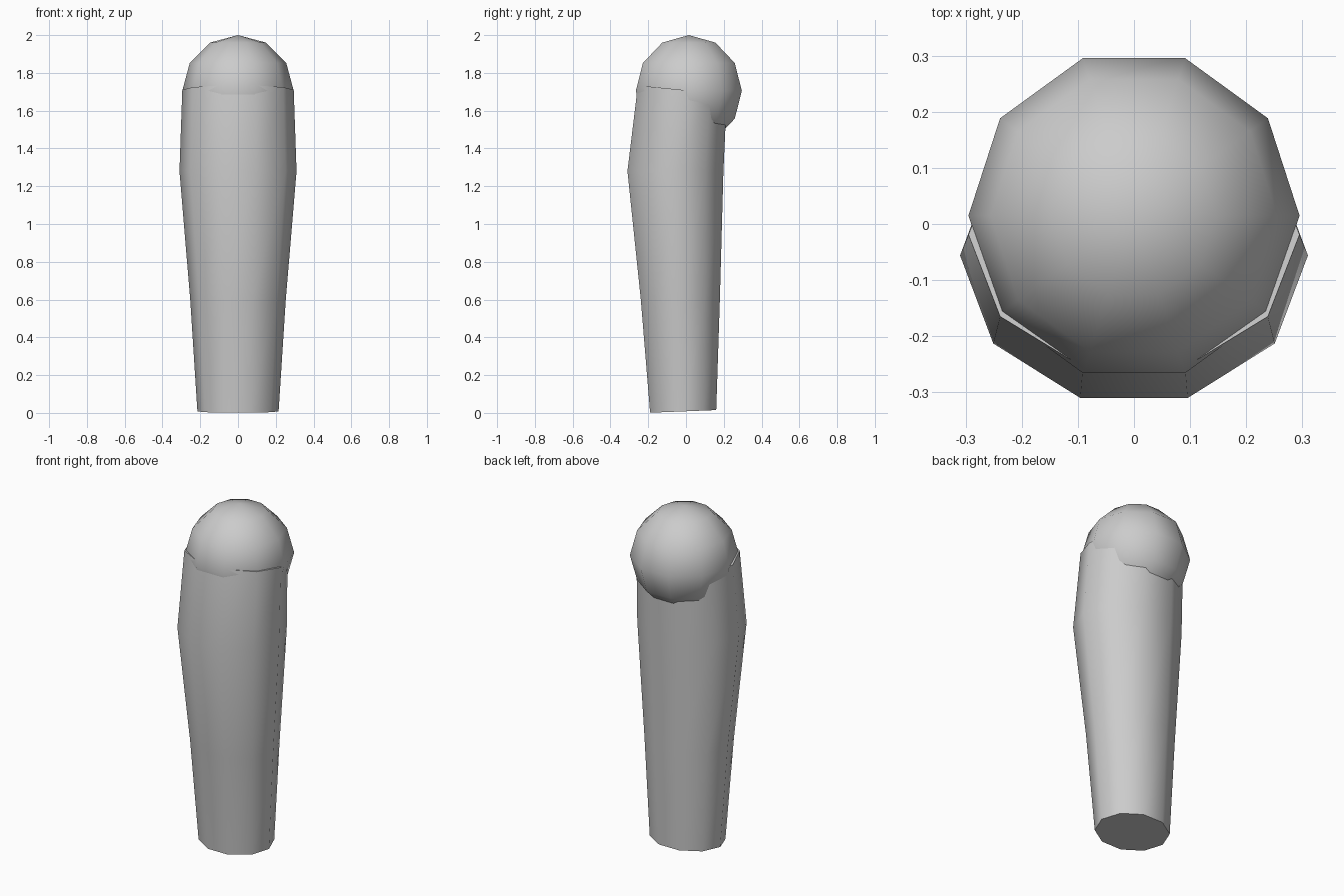
import bpy, bmesh, math

if "Cube" in bpy.data.objects:
    bpy.data.objects.remove(bpy.data.objects["Cube"])

grey = bpy.data.materials.new("plain_grey")
grey.diffuse_color = (0.6, 0.6, 0.6, 1)
grey.use_nodes = True
grey.node_tree.nodes["Principled BSDF"].inputs["Base Color"].default_value = grey.diffuse_color

SIDES = 10


def finish(name, bm, angle):
    bmesh.ops.recalc_face_normals(bm, faces=bm.faces[:])
    mesh = bpy.data.meshes.new(name)
    bm.to_mesh(mesh)
    bm.free()
    mesh.materials.append(grey)
    obj = bpy.data.objects.new(name, mesh)
    bpy.context.collection.objects.link(obj)
    bpy.ops.object.select_all(action='DESELECT')
    obj.select_set(True)
    bpy.context.view_layer.objects.active = obj
    bpy.ops.object.shade_smooth_by_angle(angle=math.radians(angle))
    return obj


# Tapered, slightly bent column: centre y, z, radius x, radius y, slope of z along y
rings = [
    (-0.015, 0.008, 0.215, 0.184, 0.04),
    (-0.03, 0.60, 0.253, 0.22, 0.0),
    (-0.056, 1.28, 0.31, 0.267, 0.0),
    (-0.019, 1.71, 0.295, 0.248, -0.1),
]
bm = bmesh.new()
loops = []
for cy, z, rx, ry, slope in rings:
    loop = []
    for i in range(SIDES):
        a = 2 * math.pi * i / SIDES
        dy = ry * math.sin(a)
        loop.append(bm.verts.new((rx * math.cos(a), cy + dy, z + slope * dy)))
    loops.append(loop)
for low, high in zip(loops, loops[1:]):
    for i in range(SIDES):
        j = (i + 1) % SIDES
        bm.faces.new((low[i], low[j], high[j], high[i]))
bm.faces.new(loops[0][::-1])
bm.faces.new(loops[-1])
finish("column", bm, 50)

# Ball on top, turned so a corner faces the front
bm = bmesh.new()
bmesh.ops.create_uvsphere(bm, u_segments=SIDES, v_segments=6, radius=0.295)
for v in bm.verts:
    x, y = v.co.x, v.co.y
    c, s = math.cos(math.pi / 10), math.sin(math.pi / 10)
    v.co = (x * c - y * s, x * s + y * c + 0.015, v.co.z + 1.705)
finish("ball", bm, 60)
